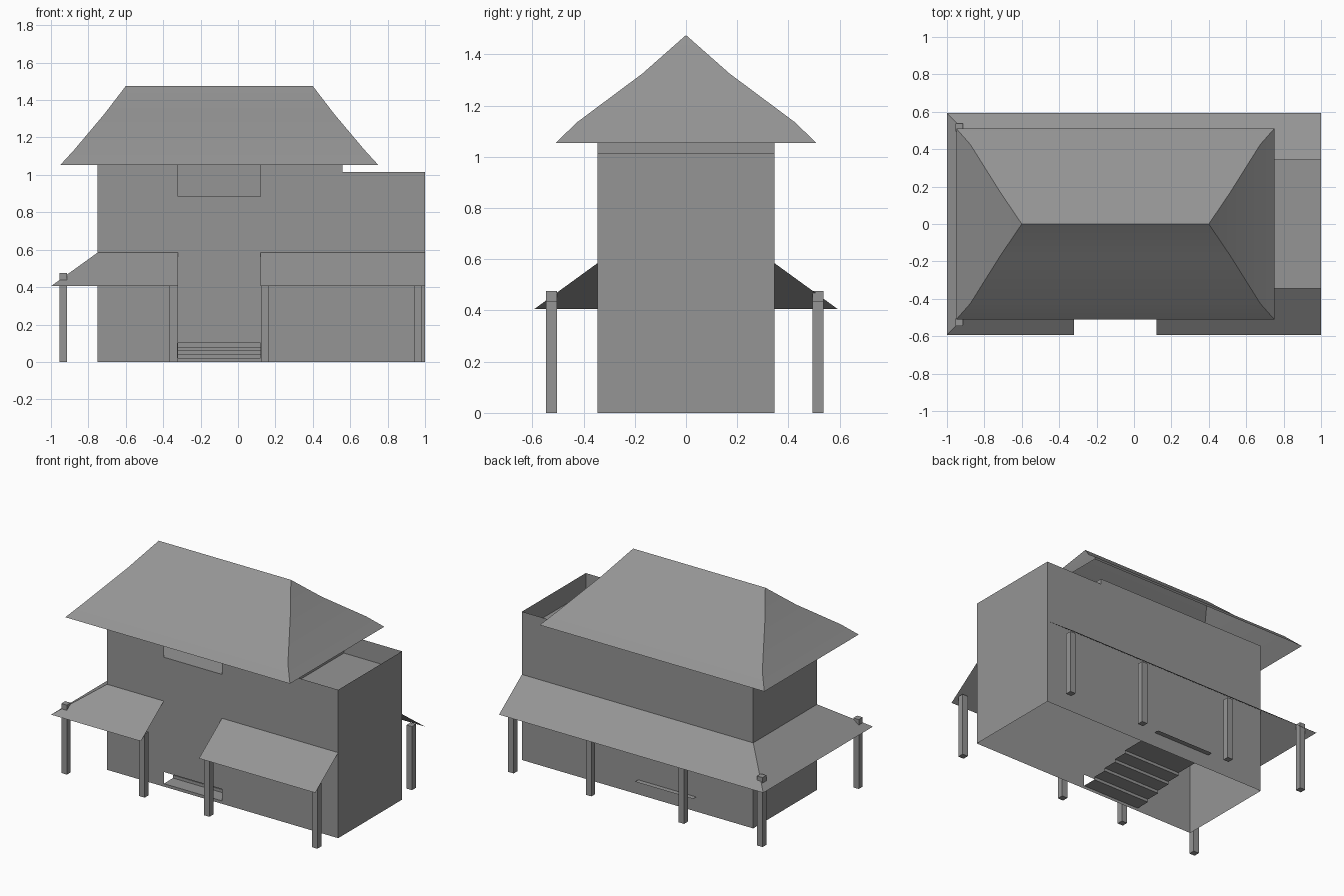
import bpy
import bmesh
import math

cube = bpy.data.objects.get("Cube")
if cube:
    bpy.data.objects.remove(cube, do_unlink=True)

GREY = (0.3, 0.3, 0.3, 1)
mat = bpy.data.materials.new("plain grey")
mat.use_nodes = True
mat.diffuse_color = GREY
mat.node_tree.nodes["Principled BSDF"].inputs["Base Color"].default_value = GREY

# Main dimensions
LEFT, RIGHT, DEPTH = -0.75, 1.0, 0.345
BAY = (-0.32, 0.12)              # width of steps and balcony gap
STEP_TOP, FLOOR = 0.1, 0.885
PARAPET, WALL_TOP, TOWER = 1.015, 1.053, 0.56


def make(name, polygons, smooth=False):
    """Join polygons given as corner lists into one object."""
    bm = bmesh.new()
    for poly in polygons:
        bm.faces.new([bm.verts.new(p) for p in poly])
    bmesh.ops.remove_doubles(bm, verts=bm.verts, dist=0.0005)
    mesh = bpy.data.meshes.new(name)
    bm.to_mesh(mesh)
    bm.free()
    mesh.materials.append(mat)
    obj = bpy.data.objects.new(name, mesh)
    bpy.context.collection.objects.link(obj)
    if smooth:
        bpy.context.view_layer.objects.active = obj
        obj.select_set(True)
        bpy.ops.object.shade_smooth_by_angle(angle=math.radians(25))
        obj.select_set(False)
    return obj


def level(x0, x1, y0, y1, z):
    """Upward facing rectangle."""
    return [(x0, y0, z), (x1, y0, z), (x1, y1, z), (x0, y1, z)]


def side(x, z0, z1, facing):
    """Wall across the depth, facing +x or -x."""
    d = DEPTH * facing
    return [(x, -d, z0), (x, d, z0), (x, d, z1), (x, -d, z1)]


# Walls, with a low gap for the steps and a balcony gap at the top
a, b = BAY
shoulder = [(RIGHT, 0), (RIGHT, PARAPET), (TOWER, PARAPET), (TOWER, WALL_TOP)]
front = ([(LEFT, 0), (a, 0), (a, STEP_TOP), (b, STEP_TOP), (b, 0)] + shoulder
         + [(b, WALL_TOP), (b, FLOOR), (a, FLOOR), (a, WALL_TOP), (LEFT, WALL_TOP)])
back = [(LEFT, 0)] + shoulder + [(LEFT, WALL_TOP)]
make("front_wall", [[(x, -DEPTH, z) for x, z in front]])
make("back_wall", [[(x, DEPTH, z) for x, z in reversed(back)]])
make("right_end_wall", [side(LEFT, 0, WALL_TOP, -1)])
make("left_end_wall", [side(RIGHT, 0, PARAPET, 1)])
make("upper_room_wall", [side(TOWER, FLOOR, WALL_TOP, 1)])
make("upper_floor", [level(LEFT, RIGHT, -DEPTH, DEPTH, FLOOR)])

# Steps leading to a landing that pokes through the back wall
steps, count, run = [], 5, 0.1
rise = STEP_TOP / count
for i in range(count):
    y, z = -DEPTH + i * run, i * rise
    steps.append([(a, y, z), (b, y, z), (b, y, z + rise), (a, y, z + rise)])
    end = y + run if i < count - 1 else DEPTH + 0.035
    steps.append(level(a, b, y, end, z + rise))
make("steps", steps)

# Curved hip roof from stacked rectangular rings
MID = -0.1
rings = [level(MID - hx, MID + hx, -hy, hy, z) for hx, hy, z in
         [(0.85, 0.51, 1.053), (0.775, 0.425, 1.135), (0.615, 0.17, 1.325)]]
ends = [(MID - 0.5, 0, 1.475), (MID + 0.5, 0, 1.475)]
rings.append([ends[0], ends[1], ends[1], ends[0]])
roof = []
for low, high in zip(rings, rings[1:]):
    for i in range(4):
        j = (i + 1) % 4
        quad = [low[i], low[j], high[j], high[i]]
        roof.append(list(dict.fromkeys(quad)))
make("main_roof", roof, smooth=True)

# Lean-to porch roof wrapping three sides, open at the front bay
IN_Z, OUT_Z, OUT_Y, OUT_X = 0.585, 0.405, 0.593, -1.0
porch = [
    [(OUT_X, -OUT_Y, OUT_Z), (a, -OUT_Y, OUT_Z), (a, -DEPTH, IN_Z), (LEFT, -DEPTH, IN_Z)],
    [(b, -OUT_Y, OUT_Z), (RIGHT, -OUT_Y, OUT_Z), (RIGHT, -DEPTH, IN_Z), (b, -DEPTH, IN_Z)],
    [(RIGHT, OUT_Y, OUT_Z), (OUT_X, OUT_Y, OUT_Z), (LEFT, DEPTH, IN_Z), (RIGHT, DEPTH, IN_Z)],
    [(OUT_X, OUT_Y, OUT_Z), (OUT_X, -OUT_Y, OUT_Z), (LEFT, -DEPTH, IN_Z), (LEFT, DEPTH, IN_Z)],
]
make("porch_roof", porch)


# Porch posts; the corner ones just break through the roof
def post(name, x, y, top):
    r = 0.021
    lo, hi = (level(x - r, x + r, y - r, y + r, z) for z in (0, top))
    sides = [[lo[i], lo[(i + 1) % 4], hi[(i + 1) % 4], hi[i]] for i in range(4)]
    make(name, sides + [hi, lo[::-1]])


for label, y, xs in (("front", -0.525, (-0.934, -0.345, 0.145, 0.962)),
                     ("back", 0.515, (-0.934, -0.34, 0.362, 0.95))):
    for n, x in enumerate(xs):
        post(f"{label}_post_{n + 1}", x, y, 0.475 if n == 0 else 0.435)
